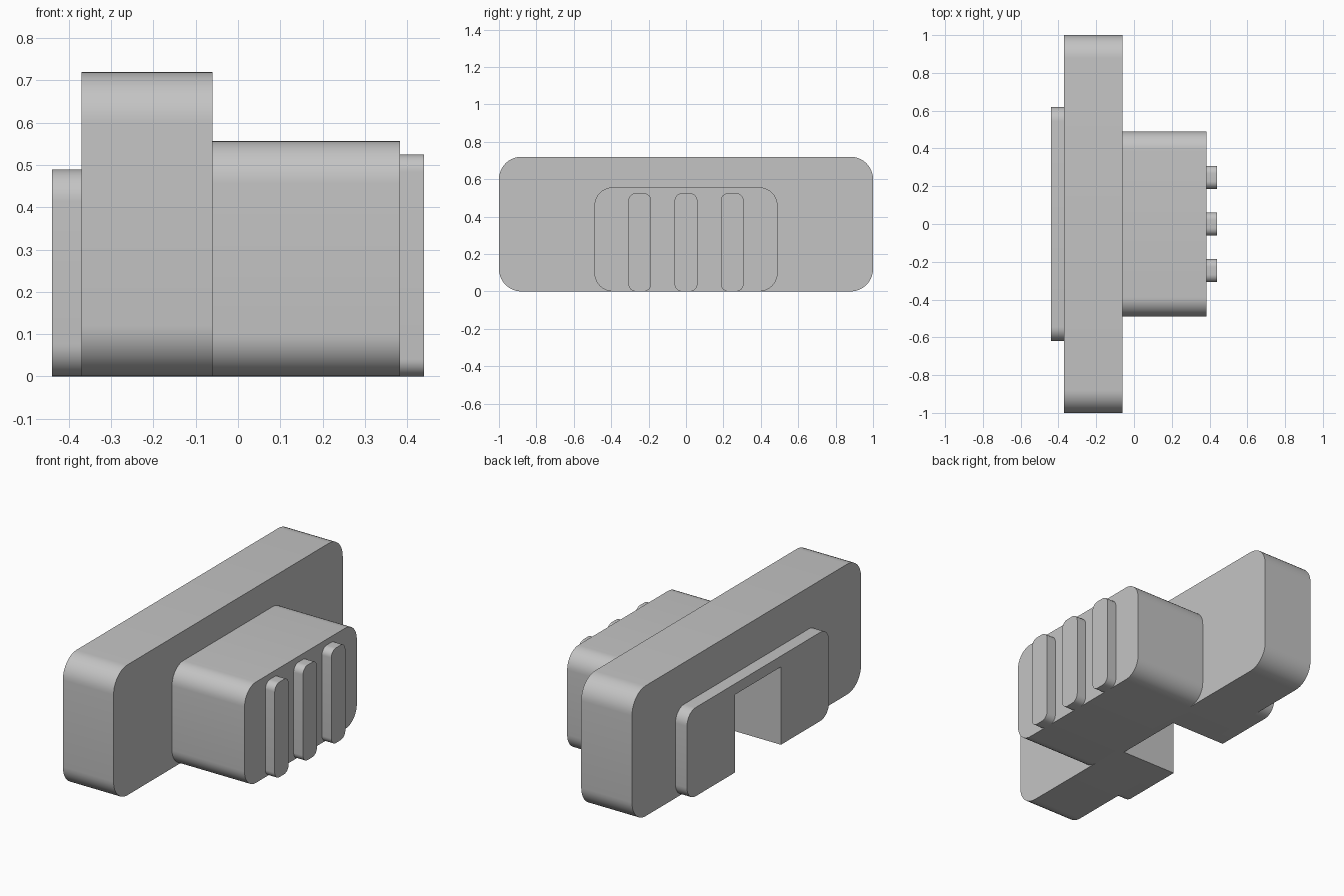
import bpy
import bmesh
from math import cos, sin, pi, radians

cube = bpy.data.objects.get("Cube")
if cube:
    bpy.data.objects.remove(cube, do_unlink=True)

grey = bpy.data.materials.new("plain_grey")
grey.use_nodes = True
grey.diffuse_color = (0.55, 0.55, 0.55, 1)
grey.node_tree.nodes["Principled BSDF"].inputs["Base Color"].default_value = (0.55, 0.55, 0.55, 1)


def rounded_slab(name, x0, x1, y_mid, half_width, height, radius, steps=10):
    """Rounded rectangle in the YZ plane, extruded along X."""
    bm = bmesh.new()
    w, h = half_width - radius, height / 2 - radius
    ring = []
    for corner, (sy, sz) in enumerate([(1, 1), (-1, 1), (-1, -1), (1, -1)]):
        for i in range(steps + 1):
            a = (corner + i / steps) * pi / 2
            y = y_mid + sy * w + radius * cos(a)
            z = height / 2 + sz * h + radius * sin(a)
            ring.append(bm.verts.new((x0, y, z)))
    face = bm.faces.new(ring)
    out = bmesh.ops.extrude_face_region(bm, geom=[face], use_keep_orig=True)
    moved = [v for v in out["geom"] if isinstance(v, bmesh.types.BMVert)]
    bmesh.ops.translate(bm, verts=moved, vec=(x1 - x0, 0, 0))
    bmesh.ops.recalc_face_normals(bm, faces=bm.faces)
    mesh = bpy.data.meshes.new(name)
    bm.to_mesh(mesh)
    bm.free()
    mesh.materials.append(grey)
    obj = bpy.data.objects.new(name, mesh)
    bpy.context.collection.objects.link(obj)
    return obj


def select_only(obj):
    bpy.ops.object.select_all(action="DESELECT")
    obj.select_set(True)
    bpy.context.view_layer.objects.active = obj


# Main slabs: wide plate, thin back plate, protruding block
main_plate = rounded_slab("main_plate", -0.37, -0.06, 0, 1.0, 0.72, 0.12)
back_plate = rounded_slab("back_plate", -0.44, -0.37, 0, 0.62, 0.49, 0.075)
front_block = rounded_slab("front_block", -0.06, 0.383, 0, 0.49, 0.557, 0.10)
parts = [main_plate, back_plate, front_block]

# Three grip ribs on the block's end
for i in (-1, 0, 1):
    parts.append(rounded_slab(f"grip_rib_{i + 2}", 0.383, 0.44, i * 0.247, 0.061, 0.525, 0.04))

# Rectangular slot cut up from the bottom, open at the back plate
bpy.ops.mesh.primitive_cube_add(size=1, location=(-0.35, 0, 0.165))
cutter = bpy.context.object
cutter.name = "slot_cutter"
cutter.hide_render = True
cutter.scale = (0.5, 0.4, 0.53)
bpy.context.view_layer.update()
for obj in (main_plate, back_plate):
    select_only(obj)
    mod = obj.modifiers.new("slot", "BOOLEAN")
    mod.operation = "DIFFERENCE"
    mod.solver = "EXACT"
    mod.object = cutter
    bpy.ops.object.modifier_apply(modifier=mod.name)
bpy.data.objects.remove(cutter, do_unlink=True)

# Smooth rounded corners, crisp flat ends
for obj in parts:
    select_only(obj)
    bpy.ops.object.shade_smooth_by_angle(angle=radians(30))
